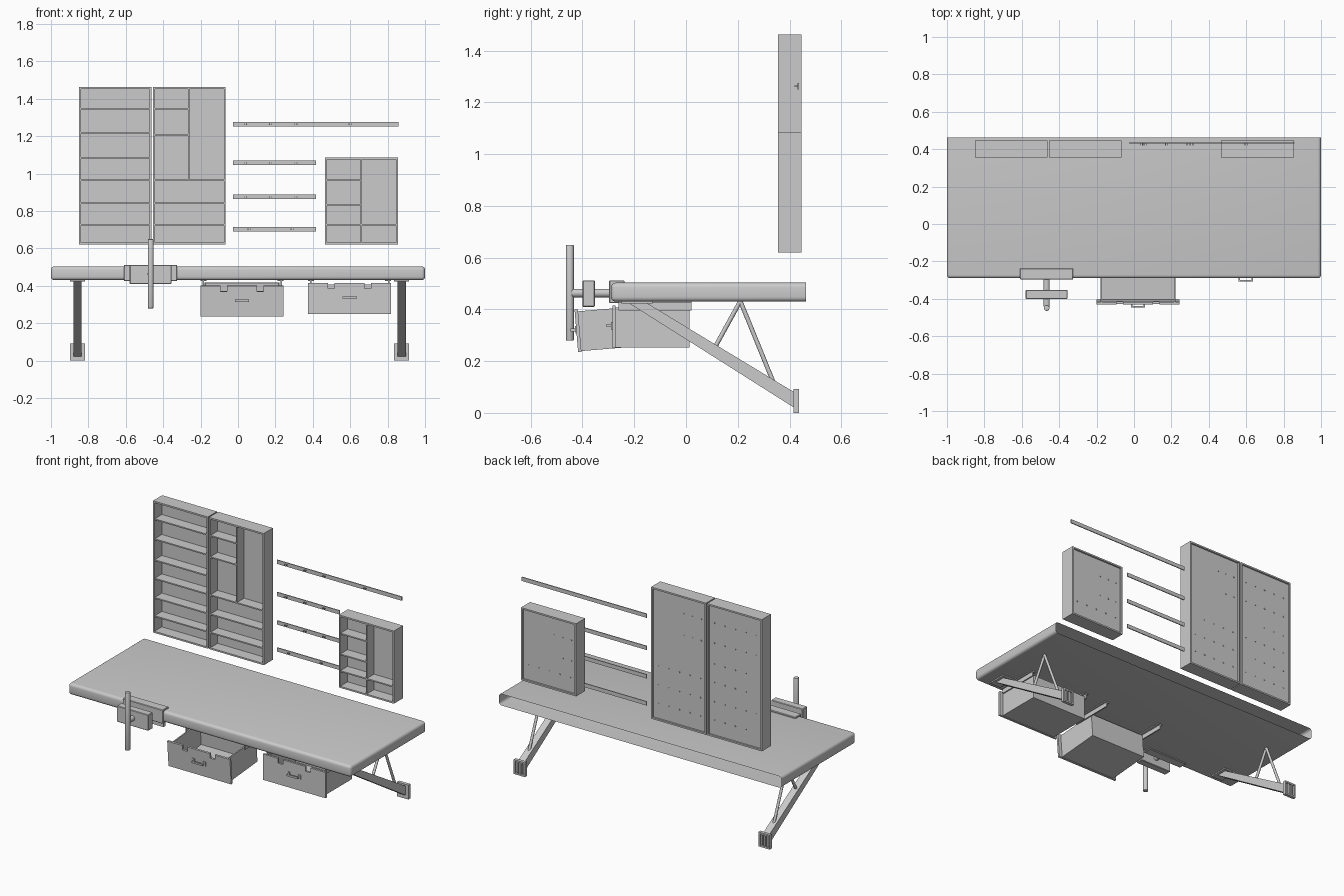
import bpy, bmesh, math
from mathutils import Matrix, Vector

if "Cube" in bpy.data.objects:
    bpy.data.objects.remove(bpy.data.objects["Cube"])


def finish(name, bm, smooth=False):
    bmesh.ops.recalc_face_normals(bm, faces=bm.faces)
    me = bpy.data.meshes.new(name)
    bm.to_mesh(me)
    bm.free()
    ob = bpy.data.objects.new(name, me)
    bpy.context.collection.objects.link(ob)
    if smooth:
        bpy.ops.object.select_all(action='DESELECT')
        ob.select_set(True)
        bpy.context.view_layer.objects.active = ob
        bpy.ops.object.shade_smooth_by_angle(angle=math.radians(40))
    return ob


def add_box(bm, x0, x1, y0, y1, z0, z1):
    m = Matrix.Translation(((x0 + x1) / 2, (y0 + y1) / 2, (z0 + z1) / 2))
    m = m @ Matrix.Diagonal((x1 - x0, y1 - y0, z1 - z0, 1))
    return bmesh.ops.create_cube(bm, size=1, matrix=m)['verts']


def boxes(name, items):
    bm = bmesh.new()
    for b in items:
        add_box(bm, *b)
    return finish(name, bm)


def prism(name, pts, axis, a, b):
    """Extrude a 2D profile along x (points are y, z) or y (points are x, z)."""
    bm = bmesh.new()
    co = [(a, p, q) if axis == 'x' else (p, a, q) for p, q in pts]
    f = bm.faces.new([bm.verts.new(c) for c in co])
    ext = bmesh.ops.extrude_face_region(bm, geom=[f])['geom']
    d = Vector((b - a, 0, 0)) if axis == 'x' else Vector((0, b - a, 0))
    bmesh.ops.translate(bm, vec=d, verts=[v for v in ext if isinstance(v, bmesh.types.BMVert)])
    return finish(name, bm)


def rod(name, p, q, r, sides=20, bevel=0.0):
    p, q = Vector(p), Vector(q)
    bm = bmesh.new()
    m = Matrix.Translation((p + q) / 2) @ (q - p).to_track_quat('Z', 'Y').to_matrix().to_4x4()
    bmesh.ops.create_cone(bm, cap_ends=True, segments=sides, radius1=r, radius2=r,
                          depth=(q - p).length, matrix=m)
    if bevel:
        rim = [e for f in bm.faces if len(f.verts) > 4 for e in f.edges]
        bmesh.ops.bevel(bm, geom=rim, offset=bevel, segments=2, affect='EDGES', profile=0.5)
    return finish(name, bm, sides > 6)


# Table top: rounded front and sides, flat open back against the wall
bm = bmesh.new()
add_box(bm, -1, 1, -0.29, 0.463, 0.43, 0.503)
back = lambda v: v.co.y > 0.46
bmesh.ops.bevel(bm, geom=[e for e in bm.edges if not all(back(v) for v in e.verts)],
                offset=0.018, segments=4, affect='EDGES', profile=0.5)
bmesh.ops.delete(bm, geom=[f for f in bm.faces if all(back(v) for v in f.verts)],
                 context='FACES_ONLY')
finish('table_top', bm, True)

# Wall brackets carrying the top
for side, x in (('left', -0.858), ('right', 0.875)):
    prism(side + '_leg_beam', [(-0.23, 0.43), (-0.16, 0.43), (0.418, 0.08), (0.418, 0.02)],
          'x', x - 0.022, x + 0.022)
    boxes(side + '_leg_top_plate', [(x - 0.04, x + 0.04, -0.25, -0.13, 0.422, 0.432)])
    boxes(side + '_leg_wall_foot', [(x - 0.04, x + 0.04, 0.415, 0.425, 0, 0.092),
                                    (x - 0.04, x - 0.03, 0.425, 0.436, 0, 0.092),
                                    (x + 0.03, x + 0.04, 0.425, 0.436, 0, 0.092),
                                    (x - 0.03, x + 0.03, 0.425, 0.436, 0, 0.01),
                                    (x - 0.03, x + 0.03, 0.425, 0.436, 0.082, 0.092),
                                    (x - 0.014, x - 0.008, 0.425, 0.436, 0.01, 0.082),
                                    (x + 0.008, x + 0.014, 0.425, 0.436, 0.01, 0.082)])
    rod(side + '_leg_front_brace', (x, 0.21, 0.432), (x, 0.11, 0.25), 0.0085, 12)
    rod(side + '_leg_rear_brace', (x, 0.21, 0.432), (x, 0.337, 0.12), 0.0085, 12)

# Shallow wall cabinets with recessed back and fixing pins behind each shelf
Y0, YB, Y1, T = 0.355, 0.43, 0.447, 0.01


def cabinet(name, x0, x1, z0, z1, shelves, divider):
    dx, dz0 = divider if divider else (x1, z0)
    items = [(x0, x0 + T, Y0, Y1, z0, z1), (x1 - T, x1, Y0, Y1, z0, z1),
             (x0 + T, x1 - T, Y0, Y1, z0, z0 + T), (x0 + T, x1 - T, Y0, Y1, z1 - T, z1)]
    boxes(name + '_frame', items)
    boxes(name + '_back', [(x0 + T, x1 - T, YB, YB + 0.006, z0 + T, z1 - T)])
    boards, pins = [], []
    for z, xa, xb in shelves:
        boards.append((xa, xb, Y0 + 0.003, YB, z - 0.004, z + 0.004))
        n = max(2, round((xb - xa) / 0.07))
        for i in range(n):
            px = xa + (xb - xa) * (i + 0.5) / n
            pins.append((px - 0.003, px + 0.003, YB + 0.006, YB + 0.009, z - 0.003, z + 0.003))
    if divider:
        boards.append((dx - 0.004, dx + 0.004, Y0 + 0.003, YB, dz0, z1 - T))
    boxes(name + '_shelves', boards)
    boxes(name + '_back_pins', pins)


L, R = -0.84, -0.47
cabinet('left_cabinet', -0.85, -0.462, 0.62, 1.463,
        [(z, L, R) for z in (1.345, 1.217, 1.083, 0.965, 0.842, 0.725)], None)
L, R = -0.445, -0.075
cabinet('middle_cabinet', -0.455, -0.066, 0.62, 1.463,
        [(z, L, R) for z in (0.965, 0.842, 0.725)] + [(z, L, -0.262) for z in (1.345, 1.208)],
        (-0.262, 0.965))
L, R = 0.475, 0.845
cabinet('right_cabinet', 0.465, 0.855, 0.62, 1.085,
        [(0.725, L, R)] + [(z, L, 0.658) for z in (0.965, 0.832)], (0.658, 0.63))

# Tool rails with paired pegs
for i, (x1, z, pegs) in enumerate([(0.857, 1.263, (0.04, 0.175, 0.31, 0.60)),
                                   (0.416, 1.057, (0.04, 0.175, 0.31)),
                                   (0.416, 0.875, (0.04, 0.175, 0.31)),
                                   (0.416, 0.702, (0.06, 0.29))]):
    boxes(f'tool_rail_{i + 1}', [(-0.027, x1, 0.431, 0.437, z - 0.0125, z + 0.0125)])
    boxes(f'tool_rail_pegs_{i + 1}',
          [(p + s - 0.002, p + s + 0.002, 0.42, 0.431, z - 0.003, z + 0.003)
           for p in pegs for s in (-0.006, 0.006)])


# Drawers: notched front, open box, pull handle and hanging runners
def drawer(name, xc, y, z, tilt):
    w, h, d = 0.222, 0.165, 0.298
    bw, t = 0.2, 0.008
    notch = [(0.115, h), (0.115, h - 0.03), (0.08, h - 0.03), (0.08, h)]
    top = notch + [(-a, b) for a, b in reversed(notch)]
    parts = [prism(name + '_front', [(-w, 0), (w, 0), (w, h)] + top + [(-w, h)], 'y', 0, 0.013)]
    parts.append(boxes(name + '_box', [(-bw, bw, 0.013, d, 0.003, 0.003 + t),
                                       (-bw, -bw + t, 0.013, d, 0.003 + t, h - 0.008),
                                       (bw - t, bw, 0.013, d, 0.003 + t, h - 0.008),
                                       (-bw + t, bw - t, d - t, d, 0.003 + t, h - 0.008)]))
    parts.append(boxes(name + '_handle',
                       [(s * 0.039 - 0.009, s * 0.039 + 0.009, -0.004, 0, 0.073, 0.101)
                        for s in (-1, 1)] +
                       [(s * 0.034 - 0.004, s * 0.034 + 0.004, -0.022, -0.004, 0.081, 0.093)
                        for s in (-1, 1)] + [(-0.03, 0.03, -0.022, -0.014, 0.081, 0.093)]))
    for p in parts:
        p.location = (xc, y, z)
        p.rotation_euler = (tilt, 0, 0)
    runners = []
    for s in (-1, 1):
        a, b = sorted((xc + s * 0.205, xc + s * 0.213))
        c, e = sorted((xc + s * 0.19, xc + s * 0.222))
        runners += [(a, b, -0.26, 0.022, 0.396, 0.426), (c, e, -0.26, 0.022, 0.424, 0.432)]
    boxes(name + '_runners', runners)


drawer('open_drawer', 0.022, -0.417, 0.235, 0.083)
drawer('closed_drawer', 0.597, -0.285, 0.25, 0)

# Front vise: two jaws, guide screw and vertical handle
VX = -0.467


def jaw(name, *dims):
    bm = bmesh.new()
    add_box(bm, *dims)
    bmesh.ops.bevel(bm, geom=bm.edges[:], offset=0.003, segments=1, affect='EDGES')
    finish(name, bm)


jaw('vise_fixed_jaw', VX - 0.142, VX + 0.142, -0.297, -0.237, 0.424, 0.512)
jaw('vise_moving_jaw', VX - 0.112, VX + 0.112, -0.40, -0.352, 0.41, 0.512)
rod('vise_screw', (VX, -0.44, 0.463), (VX, -0.26, 0.463), 0.0165, 24)
rod('vise_handle', (VX, -0.449, 0.279), (VX, -0.449, 0.649), 0.0155, 24, 0.003)
